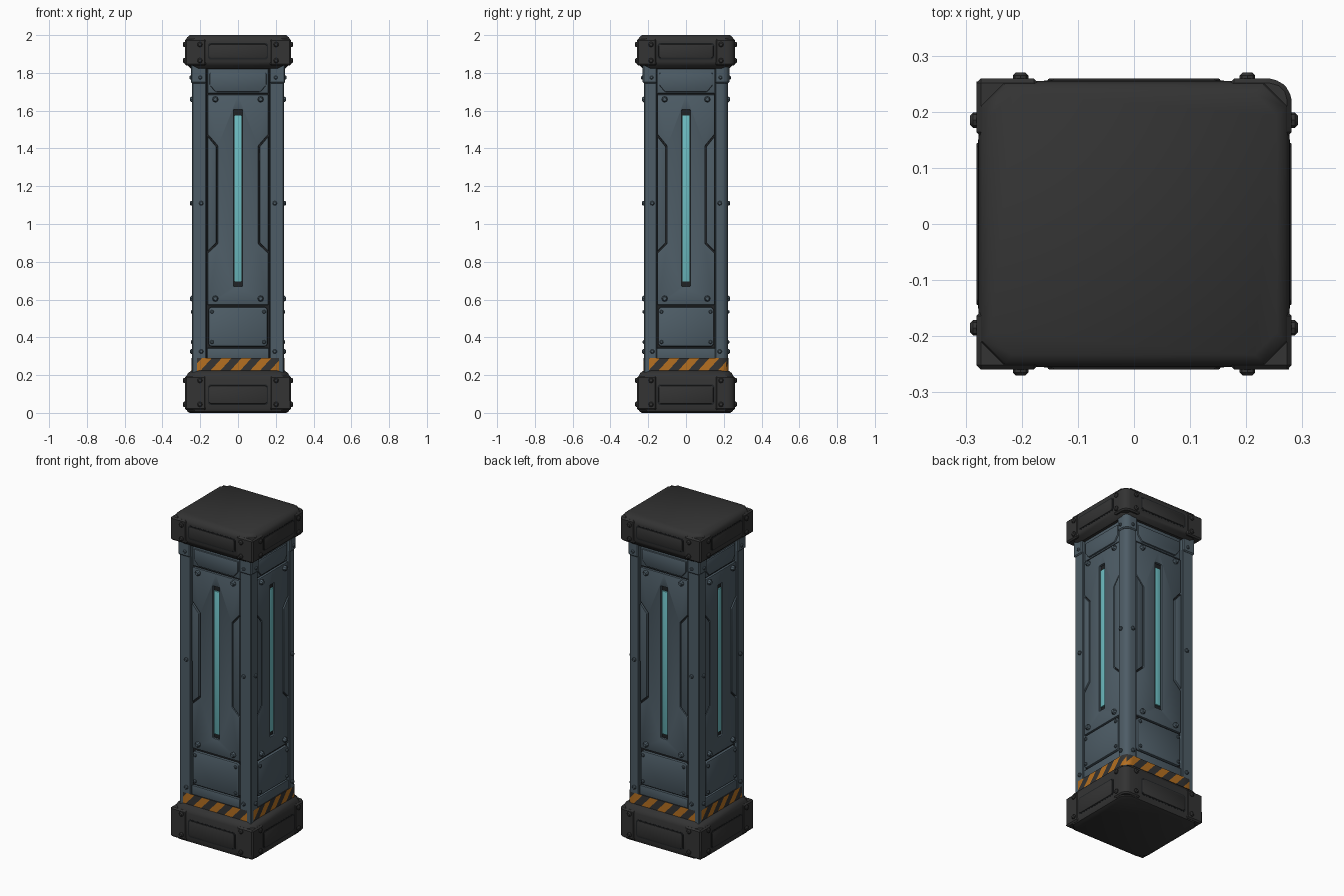
import bpy, bmesh, math
from mathutils import Vector

if "Cube" in bpy.data.objects:
    bpy.data.objects.remove(bpy.data.objects["Cube"])

HX, HY = 0.243, 0.222          # shaft half sizes
CX, CY = 0.277, 0.255          # cap and base half sizes


def material(name, rgb):
    m = bpy.data.materials.new(name)
    m.diffuse_color = (*rgb, 1)
    m.use_nodes = True
    m.node_tree.nodes["Principled BSDF"].inputs["Base Color"].default_value = m.diffuse_color
    return m


BLUE = material("blue grey metal", (0.075, 0.108, 0.133))
DARK = material("charcoal metal", (0.033, 0.033, 0.033))
GROOVE = material("dark groove", (0.014, 0.016, 0.018))
ORANGE = material("hazard orange", (0.46, 0.16, 0.015))
GLOW = material("cyan light", (0.15, 0.50, 0.53))


def finish(name, bm, mats, bevel=0.0, segs=2):
    bmesh.ops.remove_doubles(bm, verts=bm.verts, dist=1e-5)
    bmesh.ops.recalc_face_normals(bm, faces=bm.faces)
    if bevel:
        edges = [e for e in bm.edges if len(e.link_faces) == 2 and e.calc_face_angle() > 0.5]
        bmesh.ops.bevel(bm, geom=edges, offset=bevel, segments=segs, profile=0.5, affect='EDGES')
    me = bpy.data.meshes.new(name)
    bm.to_mesh(me)
    bm.free()
    for m in mats:
        me.materials.append(m)
    ob = bpy.data.objects.new(name, me)
    bpy.context.collection.objects.link(ob)
    return ob


# The four sides: u runs to the right along the face, d points outward
SIDES = {"front": lambda u, d, z: Vector((u, -d, z)),
         "right": lambda u, d, z: Vector((d, u, z)),
         "back": lambda u, d, z: Vector((-u, d, z)),
         "left": lambda u, d, z: Vector((-d, -u, z))}


def side_half(side, hx, hy):
    """half width and depth of a face"""
    return (hx, hy) if side in ("front", "back") else (hy, hx)


def plate(name, polys, back, front, mat, half=(HX, HY), bevel=0.003):
    """Extruded outline on every side; depths are relative to the face plane."""
    for side, place in SIDES.items():
        depth = side_half(side, *half)[1]
        k = 1.0 if side in ("front", "back") else 0.94
        bm = bmesh.new()
        for poly in polys:
            bm.faces.new([bm.verts.new(place(u * k, depth + back, z)) for u, z in poly])
        bmesh.ops.remove_doubles(bm, verts=bm.verts, dist=1e-5)
        bmesh.ops.recalc_face_normals(bm, faces=bm.faces)
        base = bm.faces[:]
        new = bmesh.ops.extrude_face_region(bm, geom=base, use_keep_orig=True)["geom"]
        move = place(0, front - back, 0)
        bmesh.ops.translate(bm, vec=move, verts=[v for v in new if isinstance(v, bmesh.types.BMVert)])
        finish(f"{side}_{name}", bm, [mat], bevel)


def rect(w, z0, z1, c=0.0):
    if not c:
        return [(-w, z0), (w, z0), (w, z1), (-w, z1)]
    return [(-w + c, z0), (w - c, z0), (w, z0 + c), (w, z1 - c),
            (w - c, z1), (-w + c, z1), (-w, z1 - c), (-w, z0 + c)]


def flip(poly):
    return [(-u, z) for u, z in poly]


def loft(name, levels, hx, hy, ch, mat):
    """Stack of chamfered rectangles: (z, inset)"""
    bm = bmesh.new()
    rings = []
    for z, i in levels:
        x, y = hx - i, hy - i
        pts = [(-x + ch, -y), (x - ch, -y), (x, -y + ch), (x, y - ch),
               (x - ch, y), (-x + ch, y), (-x, y - ch), (-x, -y + ch)]
        rings.append([bm.verts.new((px, py, z)) for px, py in pts])
    bm.faces.new(rings[0])
    bm.faces.new(rings[-1])
    for a, b in zip(rings, rings[1:]):
        for j in range(8):
            bm.faces.new((a[j], a[(j + 1) % 8], b[(j + 1) % 8], b[j]))
    finish(name, bm, [mat])


def corner_posts(name, x0, x1, y0, y1, z0, z1, mat, round_, edge=0.004):
    """Four corner blocks with a rounded outer vertical edge."""
    for sx in (-1, 1):
        for sy in (-1, 1):
            bm = bmesh.new()
            bmesh.ops.create_cube(bm, size=1)
            for v in bm.verts:
                v.co = (sx * (x1 if v.co.x > 0 else x0), sy * (y1 if v.co.y > 0 else y0),
                        z1 if v.co.z > 0 else z0)
            outer = [e for e in bm.edges if all(abs(abs(v.co.x) - x1) < 1e-5 and
                                                abs(abs(v.co.y) - y1) < 1e-5 for v in e.verts)]
            bmesh.ops.bevel(bm, geom=outer, offset=round_, segments=3, profile=0.5, affect='EDGES')
            label = ("front" if sy < 0 else "back") + ("_left" if sx < 0 else "_right")
            ob = finish(f"{label}_{name}", bm, [mat], edge, 1)


def bolts(name, spots, base, r, h, mat, half=(HX, HY)):
    """Tapered eight-sided bolts, mirrored on each face; spots are (u front, u side, z)."""
    bm = bmesh.new()
    for side, place in SIDES.items():
        depth = side_half(side, *half)[1] + base
        for uf, us, z in spots:
            for s in (-1, 1):
                u = s * (uf if side in ("front", "back") else us)
                rings = [[bm.verts.new(place(u + rr * math.cos(a * math.pi / 4), depth + d,
                                             z + rr * math.sin(a * math.pi / 4))) for a in range(8)]
                         for rr, d in ((r, -0.004), (r, h * 0.5), (r * 0.6, h))]
                for a, b in zip(rings, rings[1:]):
                    for j in range(8):
                        bm.faces.new((a[j], a[(j + 1) % 8], b[(j + 1) % 8], b[j]))
                bm.faces.new(rings[0])
                bm.faces.new(rings[-1])
    finish(name, bm, [mat])


# Shaft core (seen only in the gaps) and corner columns
loft("shaft_core", [(0.1, 0.022), (1.9, 0.022)], HX, HY, 0.03, GROOVE)
corner_posts("column", 0.167, HX, 0.154, HY, 0.2, 1.85, BLUE, 0.035)
corner_posts("column_collar", 0.167, HX + 0.007, 0.154, HY + 0.007, 1.745, 1.85, BLUE, 0.035, 0.006)

# Main panel with a central slot and side notches
half_panel = [(0, 0.572), (-0.161, 0.572), (-0.161, 0.845), (-0.108, 0.895), (-0.108, 1.415),
              (-0.161, 1.475), (-0.161, 1.685), (0, 1.685), (0, 1.605), (-0.024, 1.605),
              (-0.024, 0.67), (0, 0.67)]
plate("main_panel", [half_panel, flip(half_panel)], -0.024, -0.008, BLUE)

# Raised inlays in the notches
inlay = [(-0.161, 0.856), (-0.115, 0.9), (-0.115, 1.41), (-0.161, 1.464)]
plate("side_inlay", [inlay, flip(inlay)], -0.024, -0.005, BLUE)

# Upper, lower and foot panels
plate("upper_panel", [[(-0.15, 1.735), (-0.12, 1.7), (0.12, 1.7), (0.15, 1.735),
                       (0.15, 1.80), (-0.15, 1.80)]], -0.024, -0.004, BLUE, bevel=0.006)
plate("upper_backing", [rect(0.161, 1.692, 1.84)], -0.024, -0.013, BLUE)
plate("lower_panel", [rect(0.156, 0.352, 0.56, 0.012)], -0.024, -0.003, BLUE, bevel=0.006)
plate("foot_panel", [rect(0.163, 0.28, 0.343)], -0.024, -0.006, BLUE)

# Light strip in the slot
plate("light_strip", [rect(0.019, 0.695, 1.575)], -0.024, -0.013, GLOW, bevel=0.002)

# Base block and top cap, with corner guards and framed panels
loft("base_block", [(0, 0.022), (0.008, 0.008), (0.03, 0), (0.185, 0), (0.21, 0.012), (0.225, 0.032)],
     CX, CY, 0.04, DARK)
loft("top_cap", [(1.82, 0.03), (1.84, 0.01), (1.86, 0), (1.965, 0), (1.988, 0.007), (2.0, 0.022)],
     CX, CY, 0.04, DARK)
corner_posts("base_guard", 0.17, CX + 0.004, 0.156, CY + 0.004, 0.014, 0.195, DARK, 0.038, 0.008)
corner_posts("cap_guard", 0.17, CX + 0.004, 0.156, CY + 0.004, 1.838, 1.98, DARK, 0.038, 0.008)
for part, z0, z1 in (("base", 0.042, 0.15), ("cap", 1.872, 1.958)):
    plate(part + "_panel_gap", [rect(0.16, z0, z1, 0.01)], -0.01, 0.001, GROOVE, (CX, CY), 0)
    plate(part + "_panel", [rect(0.154, z0 + 0.006, z1 - 0.006, 0.01)], -0.01, 0.004, DARK, (CX, CY))

# Hazard band: one strip per side, cut diagonally and coloured by position
Z0, Z1, PERIOD, C = 0.222, 0.29, 0.105, 0.035
bm = bmesh.new()
for side, place in SIDES.items():
    w, d = side_half(side, HX + 0.003, HY + 0.003)
    line = [(-w + C * 0.3, d - C * 0.3), (-w + C, d), (w - C, d), (w - C * 0.3, d - C * 0.3)]
    low = [bm.verts.new(place(u, e, Z0)) for u, e in line]
    top = [bm.verts.new(place(u, e, Z1)) for u, e in line]
    faces = [bm.faces.new((low[j], low[j + 1], top[j + 1], top[j])) for j in range(3)]
    across = place(1, 0, 0)
    for n in range(-8, 8):
        geom = set(faces) | {e for f in faces for e in f.edges} | {v for f in faces for v in f.verts}
        cut = bmesh.ops.bisect_plane(bm, geom=list(geom), dist=1e-6, plane_co=across * (n * PERIOD / 2 + 0.01)
                                     + Vector((0, 0, Z0)), plane_no=across - Vector((0, 0, 0.9)))
        faces = [g for g in cut["geom"] if isinstance(g, bmesh.types.BMFace)]
    for f in faces:
        c = f.calc_center_median()
        f.material_index = int(math.floor((c.dot(across) - 0.9 * (c.z - Z0) - 0.01) / (PERIOD / 2))) % 2
finish("hazard_band", bm, [DARK, ORANGE])
# Top lip behind the band
loft("hazard_band_filler", [(0.215, 0.001), (0.289, 0.001)], HX, HY, 0.035, DARK)

# Bolts
bolts("panel_bolts", [(0.12, 0.113, 1.66), (0.12, 0.113, 0.605)], -0.008, 0.016, 0.018, BLUE)
bolts("lower_panel_bolts", [(0.138, 0.13, 0.535), (0.138, 0.13, 0.375)], -0.003, 0.010, 0.010, BLUE)
bolts("column_bolts", [(0.195, 0.178, 1.11), (0.195, 0.178, 0.325)], 0, 0.012, 0.012, BLUE)
bolts("collar_bolts", [(0.2, 0.182, 1.775)], 0.007, 0.010, 0.008, BLUE)
bolts("cap_bolts", [(0.202, 0.185, 1.95), (0.202, 0.185, 1.865)], 0.004, 0.014, 0.011, DARK, (CX, CY))
bolts("base_bolts", [(0.202, 0.185, 0.172), (0.202, 0.185, 0.045)], 0.004, 0.014, 0.011, DARK, (CX, CY))

# Smooth shading with sharp edges kept
for ob in bpy.context.collection.objects:
    ob.select_set(True)
    bpy.context.view_layer.objects.active = ob
bpy.ops.object.shade_smooth_by_angle(angle=math.radians(35))
